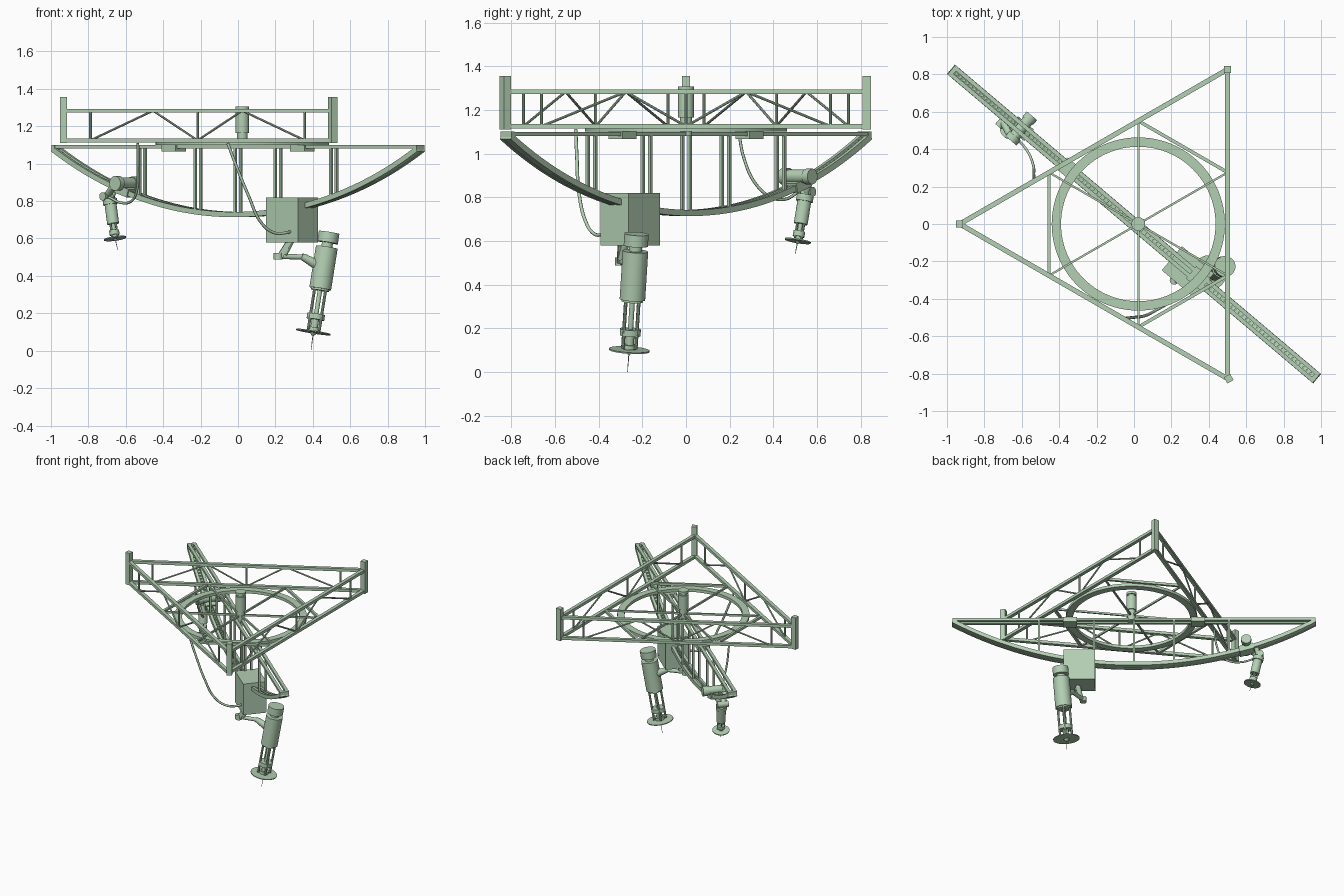
import bpy, bmesh, math
from mathutils import Vector, Matrix

if "Cube" in bpy.data.objects:
    bpy.data.objects.remove(bpy.data.objects["Cube"])

green = bpy.data.materials.new("pale_green")
green.diffuse_color = (0.45, 0.62, 0.45, 1)
green.use_nodes = True
green.node_tree.nodes["Principled BSDF"].inputs["Base Color"].default_value = green.diffuse_color
V = Vector


class Part:
    """Collects boxes, cylinders and swept tubes into one named object."""
    def __init__(self, name):
        self.name, self.bm = name, bmesh.new()

    def bar(self, p, q, w, h, up=(0, 0, 1)):
        p, q = V(p), V(q)
        d = (q - p).normalized()
        up = V(up)
        if abs(d.dot(up)) > 0.99:
            up = U
        s = up.cross(d).normalized()
        u = d.cross(s)
        m = Matrix((d * (q - p).length, s * w, u * h)).transposed().to_4x4()
        m.translation = (p + q) / 2
        bmesh.ops.create_cube(self.bm, size=1, matrix=m)

    def cyl(self, p, q, r, r2=None, n=24):
        p, q = V(p), V(q)
        d = q - p
        m = Matrix.Translation((p + q) / 2) @ d.to_track_quat('Z', 'Y').to_matrix().to_4x4()
        bmesh.ops.create_cone(self.bm, cap_ends=True, segments=n, radius1=r,
                              radius2=r if r2 is None else r2, depth=d.length, matrix=m)

    def sweep(self, sections, closed=False):
        rings = [[self.bm.verts.new(c) for c in sec] for sec in sections]
        n = len(rings[0])
        pairs = list(zip(rings, rings[1:])) + ([(rings[-1], rings[0])] if closed else [])
        for a, b in pairs:
            for i in range(n):
                j = (i + 1) % n
                self.bm.faces.new((a[i], a[j], b[j], b[i]))
        if not closed:
            self.bm.faces.new(rings[0])
            self.bm.faces.new(rings[-1])

    def done(self):
        bm = self.bm
        bmesh.ops.recalc_face_normals(bm, faces=bm.faces)
        for f in bm.faces:
            f.smooth = True
        for e in bm.edges:
            e.smooth = e.is_manifold and e.calc_face_angle(0) < math.radians(35)
        me = bpy.data.meshes.new(self.name)
        bm.to_mesh(me)
        bm.free()
        me.materials.append(green)
        ob = bpy.data.objects.new(self.name, me)
        bpy.context.collection.objects.link(ob)


# boom axes: U along the boom, A across it
ang = math.radians(-40.2)
U = V((math.cos(ang), math.sin(ang), 0))
A = V((-U.y, U.x, 0))
HALF = 1.275
LOW, HIGH = 0.728, 1.078
R = (HALF ** 2 + (HIGH - LOW) ** 2) / (2 * (HIGH - LOW))


def boom(s, a, z):
    return U * s + A * a + V((0, 0, z))


def arc_z(s):
    return LOW + R - math.sqrt(R * R - s * s)


# triangular truss frame
HUB = V((0.023, 0, 0))
corners = [HUB + 0.955 * V((math.cos(t), math.sin(t), 0))
           for t in (math.pi, math.pi / 3, -math.pi / 3)]
ZT, ZB = 1.283, 1.125
chords, lacing, posts = Part("frame_chords"), Part("frame_lacing"), Part("corner_posts")
for i in range(3):
    a, b = corners[i], corners[(i + 1) % 3]

    def at(f, z):
        return a.lerp(b, f) + V((0, 0, z))
    for z in (ZT, ZB):
        chords.bar(at(0, z), at(1, z), 0.026, 0.021)
    for f in (0.1, 0.5, 0.9):
        lacing.cyl(at(f, ZB), at(f, ZT), 0.007, n=8)
    zig = [at(0.1, ZB), at(1 / 3, ZT), at(0.5, ZB), at(2 / 3, ZT), at(0.9, ZB)]
    for p, q in zip(zig, zig[1:]):
        lacing.cyl(p, q, 0.006, n=8)
    # one corner post is square to the axes, the others face the centre
    r = V((1, 0, 0)) if i == 1 else (a - HUB).normalized()
    m = Matrix((r * 0.038, V((-r.y, r.x, 0)) * 0.038, V((0, 0, 0.245)))).transposed().to_4x4()
    m.translation = a + V((0.006 if i == 2 else 0, 0, 1.233))
    bmesh.ops.create_cube(posts.bm, size=1, matrix=m)
for p in (chords, lacing, posts):
    p.done()

# corner braces and spokes inside the frame
braces = Part("frame_braces")
third = [corners[i].lerp(corners[(i + 1) % 3], f) + V((0, 0, ZB)) for i in range(3) for f in (1 / 3, 2 / 3)]
for i in (1, 3, 5):
    braces.bar(third[i], third[(i + 1) % 6], 0.018, 0.018)
for i in range(3):
    braces.bar(third[i], third[i + 3], 0.011, 0.014)
braces.done()

# bearing ring
ring = Part("bearing_ring")
secs = []
for i in range(96):
    t = 2 * math.pi * i / 96
    d = V((math.cos(t), math.sin(t), 0))
    secs.append([HUB + d * rr + V((0, 0, z)) for rr, z in
                 ((0.413, 1.1), (0.463, 1.1), (0.463, 1.122), (0.413, 1.122))])
ring.sweep(secs, closed=True)
ring.done()

# centre pivot
hub = Part("centre_pivot")
for z0, z1, r in ((1.08, 1.17, 0.028), (1.165, 1.275, 0.036), (1.275, 1.29, 0.028), (1.288, 1.307, 0.037)):
    hub.cyl(HUB + V((0, 0, z0)), HUB + V((0, 0, z1)), r)
hub.done()

# straight twin boom with end caps, and shoes under the ring
beam = Part("boom_beam")
for a in (-0.021, 0.021):
    beam.bar(boom(-HALF, a, 1.09), boom(HALF, a, 1.09), 0.022, 0.018)
for s in (-1, 1):
    beam.bar(boom(s * (HALF - 0.02), 0, 1.088), boom(s * (HALF + 0.003), 0, 1.088), 0.066, 0.024)
    beam.bar(boom(s * 0.45 - 0.05, 0, 1.083), boom(s * 0.45 + 0.05, 0, 1.083), 0.085, 0.034)
beam.done()

# arched twin rail with a toothed rack between
rail, rack = Part("arched_rails"), Part("toothed_rack")
N = 64


def arc_section(s, a0, a1, h0, h1):
    n = V((0, 0, 1)) * math.sqrt(1 - (s / R) ** 2) - U * (s / R)
    c = boom(s, 0, arc_z(s))
    return [c + A * a + n * h for a, h in ((a0, h0), (a1, h0), (a1, h1), (a0, h1))]


for a0, a1, h0, h1 in ((-0.033, -0.012, -0.014, 0.014), (0.012, 0.033, -0.014, 0.014), (-0.013, 0.013, -0.012, -0.003)):
    rail.sweep([arc_section(-HALF + 2 * HALF * i / N, a0, a1, h0, h1) for i in range(N + 1)])
for i in range(100):
    s = (i - 49.5) * 0.025
    c = boom(s, 0, arc_z(s) + 0.001)
    rack.bar(c - A * 0.006, c + A * 0.006, 0.014, 0.008)
rail.done()
rack.done()

# hangers between beam and arch
hang = Part("boom_hangers")
for s in (-0.67, -0.28, 0, 0.28, 0.67):
    for a in (-0.023, 0.023):
        hang.bar(boom(s, a, arc_z(s)), boom(s, a, 1.088), 0.014, 0.014)
hang.done()

# large carriage box with a side knob
box = Part("large_carriage")
box.bar(boom(0.273, -0.009, 0.699), boom(0.497, -0.009, 0.699), 0.168, 0.24)
box.cyl(boom(0.47, 0.072, 0.61), boom(0.47, 0.081, 0.61), 0.008, n=12)
box.done()

# elbow arm under the large carriage
arm = Part("large_arm")
E = V((0.215, -0.30, 0.505))
arm.cyl((0.29, -0.275, 0.60), (0.245, -0.295, 0.515), 0.018)
arm.bar((0.275, -0.30, 0.585), (0.225, -0.305, 0.505), 0.022, 0.03)
arm.cyl(E + V((0, 0, -0.018)), E + V((0, 0, 0.018)), 0.024)
arm.cyl(E, (0.37, -0.255, 0.50), 0.014)
arm.cyl((0.34, -0.265, 0.505), (0.44, -0.243, 0.45), 0.018, 0.03)
arm.done()


def tool(name, base, top, steps, rods, disc, tip):
    """Spindle along an axis; steps are (start, end, radius) measured from the disc."""
    t = Part(name)
    base = V(base)
    d = (V(top) - base).normalized()
    side = d.cross(V((0, 1, 0))).normalized()
    for s0, s1, r in steps:
        t.cyl(base + d * s0, base + d * s1, r)
    s0, s1, rr, thick = rods
    for k in range(4):
        o = Matrix.Rotation(math.pi * (k / 2 + 0.25), 3, d) @ side * rr
        t.cyl(base + d * s0 + o, base + d * s1 + o, thick, n=10)
    t.cyl(base - d * 0.003, base + d * 0.003, disc, n=40)
    tip = V(tip)
    mid = base.lerp(tip, 0.2)
    t.cyl(base, mid, disc * 0.25, 0.006, n=16)
    t.cyl(mid, tip, 0.0025, 0.0012, n=8)
    t.done()


# large hanging spindle
tool("large_spindle", (0.403, -0.26, 0.10), (0.486, -0.227, 0.625),
     [(0.485, 0.54, 0.056), (0.45, 0.49, 0.03), (0.235, 0.46, 0.059), (0.225, 0.24, 0.05),
      (0.068, 0.098, 0.048), (0.0, 0.08, 0.02), (0.005, 0.025, 0.032), (0.09, 0.23, 0.012)],
     (0.01, 0.24, 0.042, 0.008), 0.093, (0.39, -0.268, 0.0))

# small spindle
tool("small_spindle", (-0.657, 0.512, 0.60), (-0.688, 0.55, 0.83),
     [(0.185, 0.215, 0.039), (0.08, 0.19, 0.032), (0.215, 0.235, 0.024), (0.02, 0.045, 0.027),
      (0.0, 0.03, 0.016), (0.04, 0.09, 0.01)],
     (0.01, 0.09, 0.022, 0.005), 0.06, (-0.643, 0.50, 0.54))

# small carriage, motors and wrist
wrist = Part("small_carriage")
S = -0.79
wrist.bar(boom(S - 0.05, 0, arc_z(S) + 0.015), boom(S + 0.05, 0, arc_z(S) - 0.015), 0.08, 0.045)
wrist.cyl(boom(S, -0.075, 0.895), boom(S, 0.075, 0.895), 0.031)
wrist.cyl(boom(S, -0.085, 0.895), boom(S, -0.05, 0.895), 0.039)
wrist.cyl(boom(S, 0.055, 0.895), boom(S, 0.09, 0.895), 0.036)
wrist.cyl((-0.66, 0.47, 0.885), (-0.70, 0.545, 0.83), 0.019)
wrist.cyl(boom(-0.89, -0.07, 0.825), boom(-0.89, 0.01, 0.825), 0.022)
wrist.cyl((-0.655, 0.56, 0.87), (-0.685, 0.55, 0.81), 0.017)
wrist.done()


def hose(name, pts, r):
    cu = bpy.data.curves.new(name, 'CURVE')
    cu.dimensions, cu.bevel_depth, cu.bevel_resolution, cu.resolution_u = '3D', r, 2, 8
    cu.use_fill_caps = True
    sp = cu.splines.new('BEZIER')
    sp.bezier_points.add(len(pts) - 1)
    for b, p in zip(sp.bezier_points, pts):
        b.co = p
        b.handle_left_type = b.handle_right_type = 'AUTO'
    cu.materials.append(green)
    bpy.context.collection.objects.link(bpy.data.objects.new(name, cu))


# supply hoses
hose("large_hose", [(-0.055, -0.505, 1.11), (-0.01, -0.50, 0.99), (0.06, -0.49, 0.82), (0.12, -0.46, 0.69),
                    (0.19, -0.42, 0.632), (0.265, -0.375, 0.632), (0.285, -0.34, 0.64)], 0.008)
hose("small_hose", [(-0.535, 0.24, 1.11), (-0.535, 0.265, 0.98), (-0.54, 0.32, 0.86), (-0.57, 0.39, 0.80),
                    (-0.62, 0.45, 0.79), (-0.69, 0.51, 0.82)], 0.007)
